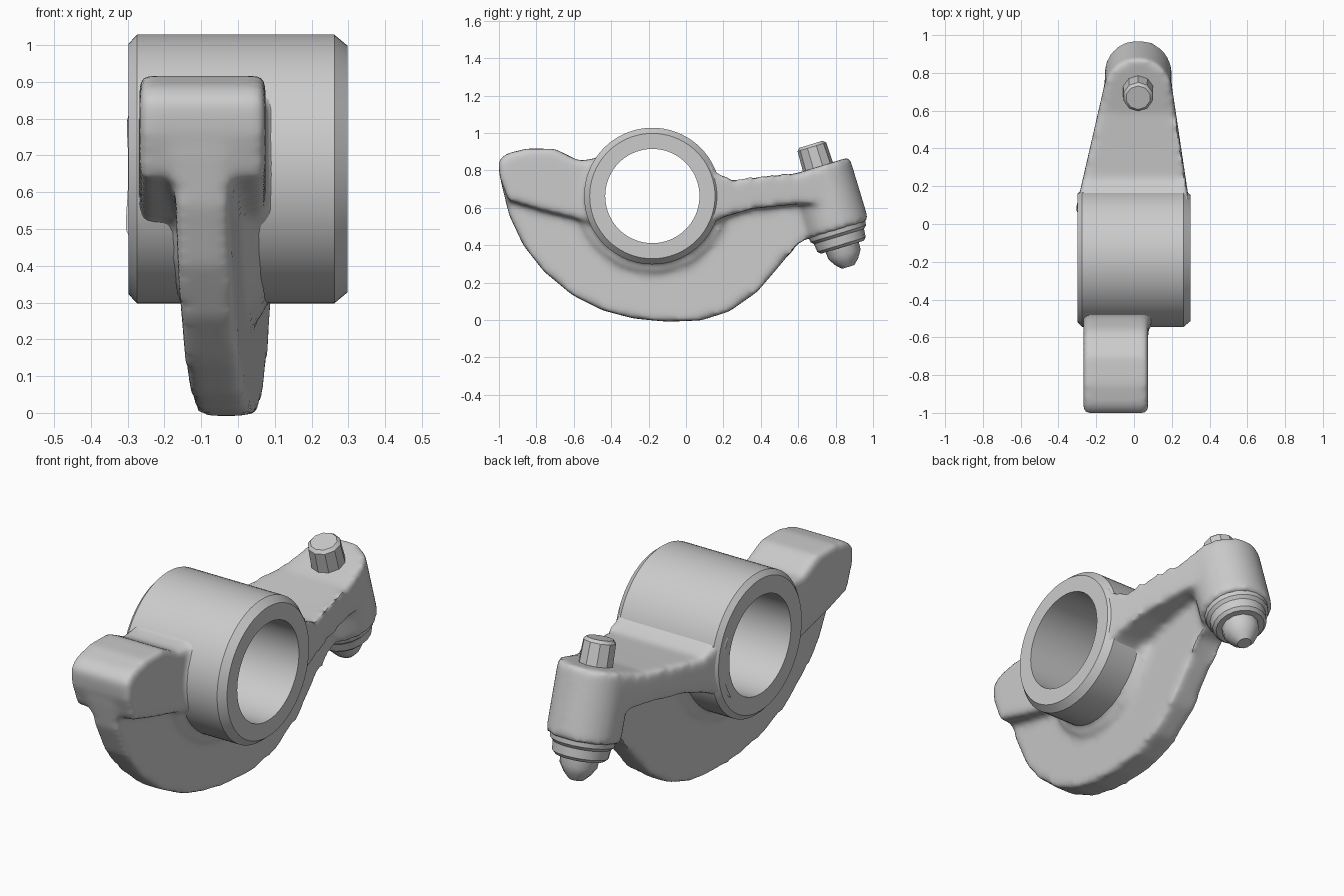
import bpy, bmesh
from math import cos, sin, radians, atan2
from mathutils import Matrix, Vector

if "Cube" in bpy.data.objects:
    bpy.data.objects.remove(bpy.data.objects["Cube"])

CY, CZ = -0.18, 0.663                       # pivot centre
AXIS = Vector((0, 0.29, -0.957)).normalized()  # tilted screw axis, pointing down
TOP = Vector((0.022, 0.705, 0.82))          # centre of the boss top


def prism(bm, pts, lo, hi):
    """Extrude a (y, z) profile across x; lo and hi give the x limits at each y."""
    a = [bm.verts.new((lo(y), y, z)) for y, z in pts]
    b = [bm.verts.new((hi(y), y, z)) for y, z in pts]
    n = len(pts)
    faces = [bm.faces.new(a), bm.faces.new(b[::-1])]
    for i in range(n):
        j = (i + 1) % n
        faces.append(bm.faces.new((a[i], b[i], b[j], a[j])))
    bmesh.ops.triangulate(bm, faces=faces)


def lathe(bm, prof, origin, direction, n=64, closed=False):
    """Turn an (axial, radius) profile about an axis; closed makes a ring."""
    m = Matrix.Translation(origin) @ direction.to_track_quat('Z', 'X').to_matrix().to_4x4()
    rings = [[bm.verts.new(m @ Vector((r * cos(6.283185 * i / n), r * sin(6.283185 * i / n), t)))
              for i in range(n)] for t, r in prof]
    pairs = list(zip(rings, rings[1:]))
    if closed:
        pairs.append((rings[-1], rings[0]))
    else:
        bm.faces.new(rings[0])
        bm.faces.new(rings[-1])
    for p, q in pairs:
        for i in range(n):
            j = (i + 1) % n
            bm.faces.new((p[i], p[j], q[j], q[i]))


def make(name, bm):
    bmesh.ops.recalc_face_normals(bm, faces=bm.faces[:])
    me = bpy.data.meshes.new(name)
    bm.to_mesh(me)
    bm.free()
    ob = bpy.data.objects.new(name, me)
    bpy.context.collection.objects.link(ob)
    return ob


def activate(ob):
    bpy.ops.object.select_all(action='DESELECT')
    ob.select_set(True)
    bpy.context.view_layer.objects.active = ob


def shade(ob, angle=30):
    activate(ob)
    bpy.ops.object.shade_smooth_by_angle(angle=radians(angle))


X = Vector((1, 0, 0))
PIVOT = Vector((0, CY, CZ))
bm = bmesh.new()

# curved web, drifting sideways from front to back
def web_x(y):
    return -0.095 + (y + 0.9) * 0.08

web = [(-0.985, 0.8), (-0.985, 0.72), (-0.945, 0.56), (-0.87, 0.4), (-0.76, 0.26), (-0.61, 0.135),
       (-0.45, 0.053), (-0.28, 0.008), (-0.1, -0.009), (0.08, -0.002), (0.23, 0.045), (0.38, 0.15),
       (0.5, 0.29), (0.6, 0.415), (0.68, 0.46), (0.78, 0.6), (0.7, 0.7), (0.3, 0.7), (-0.18, 0.75),
       (-0.6, 0.8)]
prism(bm, web, lambda y: web_x(y) - 0.075, lambda y: web_x(y) + 0.075)

# fillet collar under the barrel
arc = [(CY + 0.405 * cos(radians(a)), CZ + 0.405 * sin(radians(a))) for a in range(175, 356, 9)]
prism(bm, arc, lambda y: web_x(y) - 0.1, lambda y: web_x(y) + 0.105)

# contact pad at the front, joined to the barrel
pad = [(-1.005, 0.85), (-0.96, 0.89), (-0.85, 0.917), (-0.7, 0.915), (-0.64, 0.885), (-0.57, 0.85),
       (-0.4, 0.88), (-0.35, 0.5), (-0.5, 0.52), (-0.78, 0.59), (-0.95, 0.64), (-0.995, 0.76)]
prism(bm, pad, lambda y: -0.268, lambda y: 0.075)

# tapering rear arm
arm = [(0.0, 0.85), (0.15, 0.79), (0.24, 0.745), (0.4, 0.762), (0.6, 0.785), (0.72, 0.81),
       (0.78, 0.63), (0.6, 0.62), (0.35, 0.595), (0.2, 0.55), (0.0, 0.45)]
prism(bm, arm, lambda y: -0.28 + 0.23 * (y - 0.2), lambda y: 0.28 - 0.15 * (y - 0.2))

# solid barrel core and adjuster boss
lathe(bm, [(-0.27, 0.355), (0.27, 0.355)], PIVOT, X)
lathe(bm, [(0, 0.178), (0.355, 0.178)], TOP, AXIS)

# fuse the casting and round its joints
body = make("arm_casting", bm)
cut = bmesh.new()
lathe(cut, [(-0.5, 0.3), (0.5, 0.3)], PIVOT, X)
cutter = make("bore_cutter", cut)
cutter.hide_render = True
rm = body.modifiers.new("fuse", 'REMESH')
rm.mode = 'VOXEL'
rm.voxel_size = 0.016
sm = body.modifiers.new("round", 'SMOOTH')
sm.factor = 0.5
sm.iterations = 14
bo = body.modifiers.new("bore", 'BOOLEAN')
bo.operation = 'DIFFERENCE'
bo.solver = 'EXACT'
bo.object = cutter
activate(body)
for m in ("fuse", "round", "bore"):
    bpy.ops.object.modifier_apply(modifier=m)
bpy.data.objects.remove(cutter)
shade(body, 40)

# crisp pivot barrel with chamfered ends
bm = bmesh.new()
lathe(bm, [(-0.298, 0.252), (-0.298, 0.34), (-0.275, 0.365), (0.262, 0.365), (0.298, 0.335),
           (0.298, 0.252)], PIVOT, X, 72, closed=True)
shade(make("pivot_barrel", bm))

# adjuster screw: top stud, lock collar and tip
bm = bmesh.new()
lathe(bm, [(-0.125, 0.065), (-0.11, 0.08), (0.03, 0.085)], TOP, AXIS, 10)
shade(make("screw_top", bm))
bm = bmesh.new()
lathe(bm, [(0.3, 0.165), (0.375, 0.155), (0.39, 0.14), (0.435, 0.135), (0.45, 0.12)], TOP, AXIS, 20)
shade(make("lock_collar", bm))
bm = bmesh.new()
lathe(bm, [(0.42, 0.095), (0.49, 0.09), (0.53, 0.065), (0.56, 0.035)], TOP, AXIS, 12)
shade(make("screw_tip", bm))
